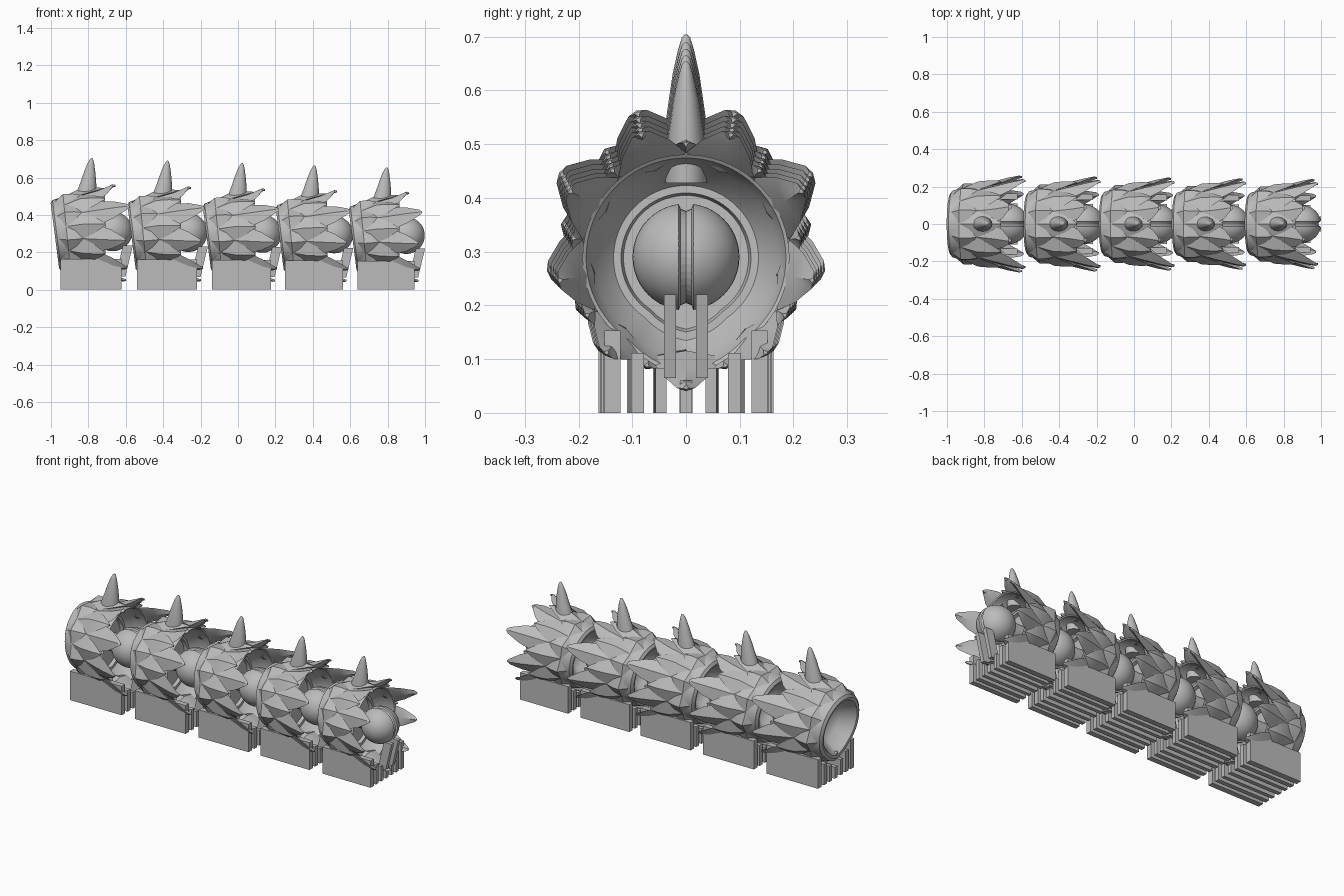
import bpy, bmesh
from math import sin, cos, pi, radians

cube = bpy.data.objects.get("Cube")
if cube:
    bpy.data.objects.remove(cube, do_unlink=True)

grey = bpy.data.materials.new("plain_grey")
grey.use_nodes = True
grey.diffuse_color = (0.5, 0.5, 0.5, 1)
grey.node_tree.nodes["Principled BSDF"].inputs["Base Color"].default_value = (0.5, 0.5, 0.5, 1)

# (x, radius) of the barrel's outer skin
SKIN = [(0, .162), (.012, .178), (.06, .192), (.15, .205), (.29, .207)]


def skin_radius(x):
    for (xa, ra), (xb, rb) in zip(SKIN, SKIN[1:]):
        if x <= xb:
            return ra + (rb - ra) * (x - xa) / (xb - xa)
    return SKIN[-1][1]


def place(x, deg, r):
    """Point on the barrel; the front rim leans back toward its bottom."""
    a = radians(deg)
    z = .30 + .01 * min(1, x / .15) + r * sin(a)
    lean = .13 * (.45 - z) * max(0, 1 - x / .3)
    return (x + lean, r * cos(a), z)


def loft(bm, rings, caps=True):
    rows = [[bm.verts.new(p) for p in ring] for ring in rings]
    n = len(rows[0])
    for ra, rb in zip(rows, rows[1:]):
        for i in range(n):
            j = (i + 1) % n
            bm.faces.new((ra[i], ra[j], rb[j], rb[i]))
    if caps:
        bm.faces.new(rows[0])
        bm.faces.new(rows[-1])


def finish(bm, name, angle=30):
    bmesh.ops.recalc_face_normals(bm, faces=bm.faces)
    me = bpy.data.meshes.new(name)
    bm.to_mesh(me)
    bm.free()
    me.materials.append(grey)
    ob = bpy.data.objects.new(name, me)
    bpy.context.collection.objects.link(ob)
    bpy.ops.object.select_all(action='DESELECT')
    ob.select_set(True)
    bpy.context.view_layer.objects.active = ob
    if angle:
        bpy.ops.object.shade_smooth_by_angle(angle=radians(angle))
    return ob


def box(bm, x0, x1, y, w, z0, z1, slant=0):
    loft(bm, [[(x0 + d, y - w, z), (x1 + d, y - w, z), (x1 + d, y + w, z), (x0 + d, y + w, z)]
              for z, d in ((z0, -slant), (z1, 0))])


# Barrel: socket cup, outer skin and rear bowl in one lathe
def barrel():
    bm = bmesh.new()
    cup = [(.13, .02), (.12, .07), (.09, .105), (.03, .135), (.004, .148)]
    bowl = [(.285, .2), (.23, .185), (.18, .145), (.18, .13), (.16, .125), (.16, .02)]
    rings = []
    for x, r in cup + SKIN + bowl:
        ring = []
        for i in range(72):
            deg = i * 5
            keel = 1 + .14 * max(0, 1 - abs(deg - 270) / 35)
            ring.append(place(x, deg, r * keel))
        rings.append(ring)
    loft(bm, rings)
    return finish(bm, "barrel")


# One ridged scale, from its root to a lifted blunt tip
def scale(bm, deg, x0, xm, xt, rt, half):
    rm = skin_radius(xm)
    x34, r34 = xm + (xt - xm) * .5, rm + (rt - rm) * .5
    stations = [
        (x0, 3, skin_radius(x0) - .004, 0, .02),
        (xm, half, rm + .004, .022, .025),
        (x34, half * .62, r34, .016, .016),
        (xt - .015, half * .2, rt - .006, .005, .012),
        (xt, 1.2, rt - .006, .002, .008)]
    loft(bm, [[place(x, deg - h, r), place(x, deg, r + ridge),
               place(x, deg + h, r), place(x, deg, r - under)]
              for x, h, r, ridge, under in stations])


def scales():
    bm = bmesh.new()
    tips = {0: (.345, .27), 1: (.42, .274), 2: (.4, .264), 3: (.41, .255), 4: (.4, .267)}
    for i in range(9):
        deg = 70 - 40 * i
        xt, rt = tips[i if i < 5 else 8 - i]
        keel = i == 4
        scale(bm, deg, .005, .07, .17, .232 if keel else .212, 20)
        scale(bm, deg, .14, .25, xt, rt, 20)
        scale(bm, deg + 20, .06, .16, .29, .236, 20)
    return finish(bm, "scales", 25)


# Curved horn on top
def horn():
    bm = bmesh.new()
    spine = [(.182, .46, .06, .044), (.19, .52, .053, .041), (.2, .575, .042, .033),
             (.207, .63, .03, .025), (.213, .675, .018, .015), (.217, .698, .008, .008),
             (.218, .704, .002, .002)]
    loft(bm, [[(x + rx * cos(k * pi / 8), ry * sin(k * pi / 8), z) for k in range(16)]
              for x, z, rx, ry in spine])
    return finish(bm, "horn", 45)


# Ball joint with a ring groove, and the neck carrying it
BALL = (.33, 0, .312)


def ball():
    bm = bmesh.new()
    bmesh.ops.create_uvsphere(bm, u_segments=40, v_segments=24, radius=.107)
    bmesh.ops.translate(bm, verts=bm.verts, vec=BALL)
    ob = finish(bm, "ball_joint")
    bpy.ops.mesh.primitive_torus_add(major_radius=.107, minor_radius=.015, major_segments=40,
                                     minor_segments=8, location=BALL, rotation=(pi / 2, 0, 0))
    cutter = bpy.context.object
    cutter.hide_render = True
    bpy.context.view_layer.objects.active = ob
    cut = ob.modifiers.new("groove", 'BOOLEAN')
    cut.operation, cut.object = 'DIFFERENCE', cutter
    bpy.ops.object.modifier_apply(modifier=cut.name)
    bpy.data.objects.remove(cutter, do_unlink=True)
    return ob


def neck():
    bm = bmesh.new()
    loft(bm, [[(x, .05 * cos(k * pi / 8), BALL[2] + .05 * sin(k * pi / 8)) for k in range(16)]
              for x in (.15, .26)])
    return finish(bm, "ball_neck")


# Upright plates below the barrel, and two leaning tabs below the ball
def supports():
    bm = bmesh.new()
    for y, w, top in ((0, .012, .065), (.05, .011, .09), (.097, .013, .12), (.147, .016, .165)):
        for side in ((1, -1) if y else (1,)):
            box(bm, .05, .378, y * side, w, 0, top)
    return finish(bm, "support_plates", 0)


def tabs():
    bm = bmesh.new()
    for side in (1, -1):
        box(bm, .385, .4376, .032 * side, .012, .07, .237, .04)
    return finish(bm, "ball_tabs", 0)


# Five linked segments, shrinking along the row
parts = [make() for make in (barrel, scales, horn, ball, neck, supports, tabs)]
for n, (x, size) in enumerate(((-1, 1), (-.59, .98), (-.187, .962), (.203, .945), (.593, .93))):
    for part in parts:
        ob = part
        if n:
            ob = part.copy()
            bpy.context.collection.objects.link(ob)
            ob.name = f"{part.name}_{n + 1}"
        ob.location = (x, 0, 0)
        ob.scale = (size,) * 3
